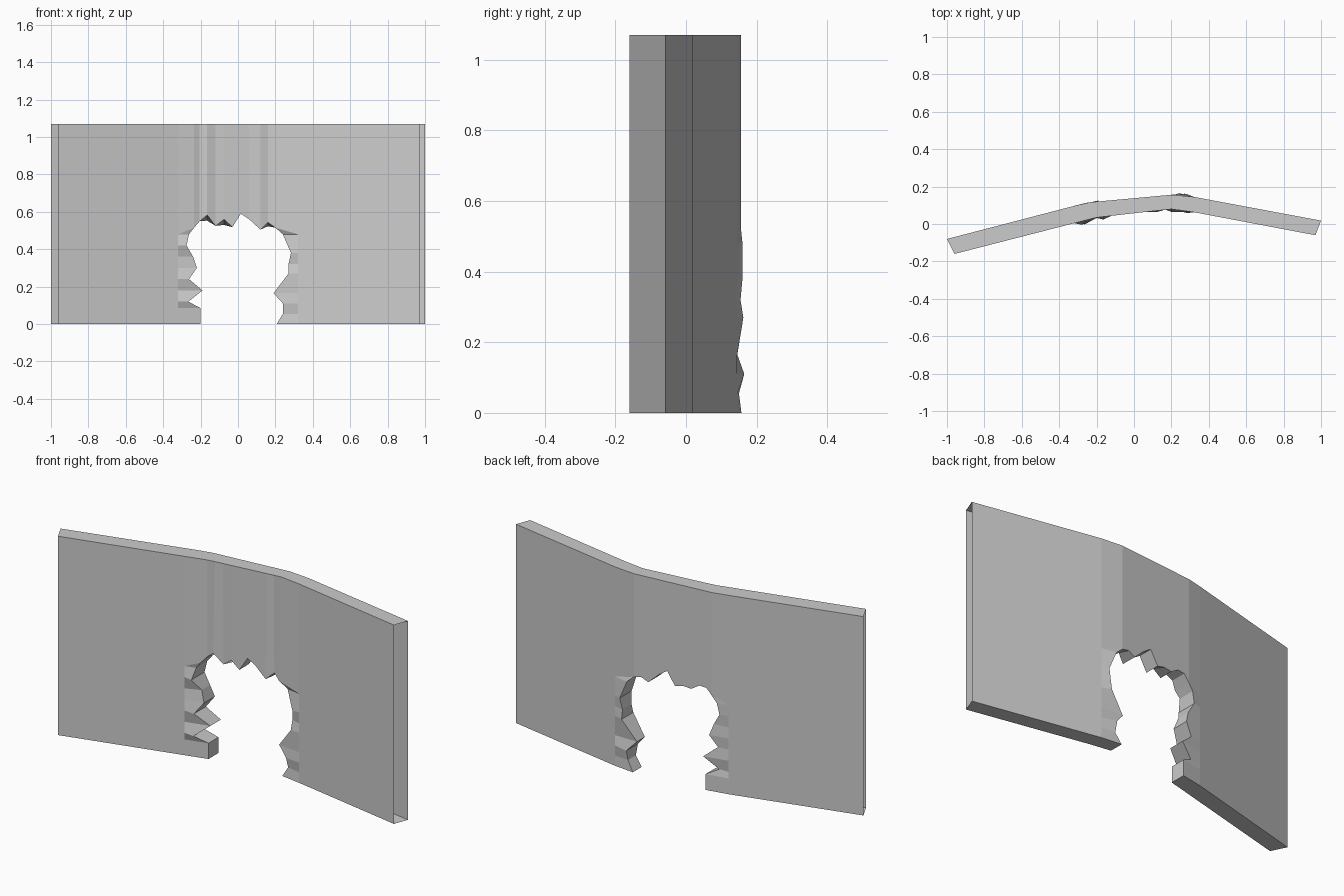
import bpy, bmesh

if "Cube" in bpy.data.objects:
    bpy.data.objects.remove(bpy.data.objects["Cube"])

H = 1.07          # wall height
S = 0.32          # half width of the broken zone

# Footprint lines (x, y) of the front and back faces
FRONT = [(-0.96, -0.16), (-0.2, 0.035), (0.22, 0.082), (0.97, -0.06)]
BACK = [(-1.0, -0.08), (-0.25, 0.115), (0.24, 0.16), (1.0, 0.018)]

# Jagged hole outline (x, z, front push, back push), left foot, arch, right foot
LEFT = [(-0.2, 0, 0, 0), (-0.2, 0.085, 0, 0), (-0.265, 0.12, -0.02, -0.015),
        (-0.19, 0.18, 0, 0.005), (-0.262, 0.24, -0.02, -0.01), (-0.22, 0.30, -0.005, 0),
        (-0.24, 0.36, 0.01, -0.01), (-0.275, 0.42, -0.02, 0), (-0.262, 0.48, 0, 0)]
ARCH = [(-0.235, 0.515, -0.01, 0), (-0.205, 0.55, 0, 0), (-0.165, 0.583, -0.015, 0),
        (-0.12, 0.525, 0.005, 0), (-0.075, 0.56, 0, 0), (-0.03, 0.518, 0, 0),
        (0.015, 0.59, 0, 0), (0.06, 0.56, 0, 0), (0.12, 0.505, -0.008, 0),
        (0.16, 0.543, 0.005, 0), (0.2, 0.515, -0.015, 0)]
RIGHT = [(0.24, 0.48, 0, 0), (0.283, 0.38, -0.012, 0.008), (0.27, 0.32, 0.005, 0),
         (0.27, 0.27, -0.01, 0.008), (0.19, 0.165, 0, -0.01), (0.24, 0.11, -0.012, 0.005),
         (0.24, 0.055, 0.005, -0.01), (0.207, 0, 0, 0)]
# Back lip hangs lower at these arch notches
BACK_DROP = {2: 0.03, 4: 0.03, 9: 0.02}


def line_y(line, x):
    for (x0, y0), (x1, y1) in zip(line, line[1:]):
        if x <= x1:
            break
    return y0 + (y1 - y0) * (x - x0) / (x1 - x0)


bm = bmesh.new()


def face(*vs):
    bm.faces.new(vs)


def build_side(line, back):
    """One wall face: returns bottom chains, top chain and hole rim."""
    def vert(x, z, push=0):
        return bm.verts.new((x, line_y(line, x) + push, z))

    def rim_vert(p, drop=0):
        return vert(p[0], p[1] - drop, p[3] if back else p[2])

    left = [rim_vert(p) for p in LEFT]
    arch = [rim_vert(p, BACK_DROP.get(i, 0) if back else 0) for i, p in enumerate(ARCH)]
    right = [rim_vert(p) for p in RIGHT]
    la = [vert(-S, p[1]) for p in LEFT]
    ra = [vert(S, p[1]) for p in RIGHT]
    tops = [vert(p[0], H) for p in ARCH]
    tl, tr = vert(-S, H), vert(S, H)
    e0, e1 = line[0][0], line[-1][0]
    bl, ul, br, ur = vert(e0, 0), vert(e0, H), vert(e1, 0), vert(e1, H)
    # strips beside and above the hole
    for a, b in ((la, left), (right, ra), (arch, tops)):
        for i in range(len(a) - 1):
            face(a[i], b[i], b[i + 1], a[i + 1])
    # corners
    face(la[-1], left[-1], arch[0])
    face(la[-1], arch[0], tops[0], tl)
    face(right[0], ra[0], arch[-1])
    face(ra[0], tr, tops[-1], arch[-1])
    # plain end panels
    face(bl, *la, tl, ul)
    face(br, *ra[::-1], tr, ur)
    return [[bl, la[0], left[0]], [right[-1], ra[-1], br],
            [ul, tl, *tops, tr, ur], left + arch + right]


# Front and back faces joined along bottom, top and hole; the ends stay open
for a, b in zip(build_side(FRONT, False), build_side(BACK, True)):
    for i in range(len(a) - 1):
        face(a[i], a[i + 1], b[i + 1], b[i])

bmesh.ops.recalc_face_normals(bm, faces=bm.faces[:])
mesh = bpy.data.meshes.new("broken_wall")
bm.to_mesh(mesh)
bm.free()
wall = bpy.data.objects.new("broken_wall", mesh)
bpy.context.collection.objects.link(wall)
